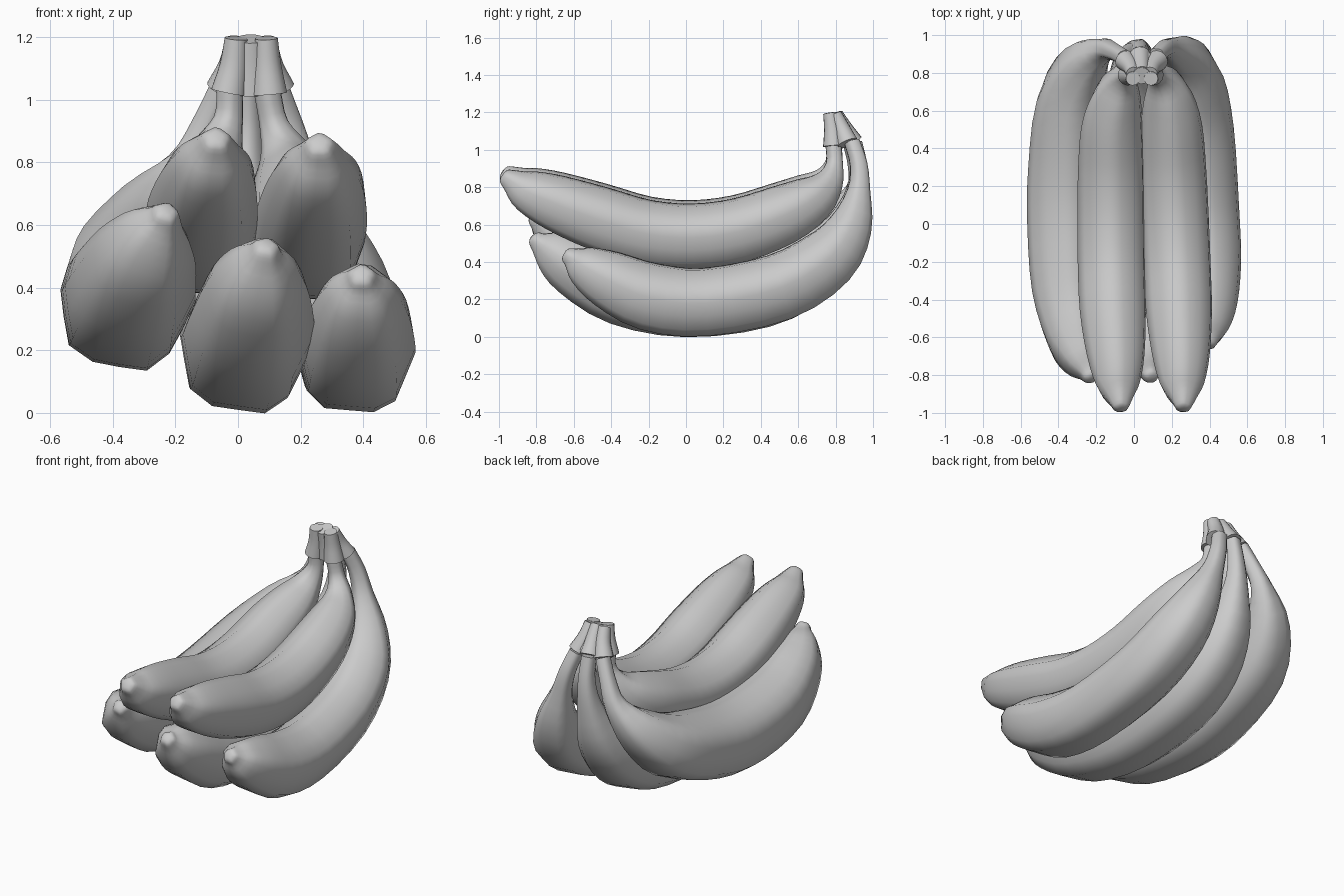
import bpy, bmesh, math
from mathutils import Vector

SIDES = 15


def spline(pts, steps):
    # Catmull-Rom through (x, y, z, radius) points
    p = [Vector(q) for q in pts]
    p = [2 * p[0] - p[1]] + p + [2 * p[-1] - p[-2]]
    out = []
    for i in range(1, len(p) - 2):
        a, b, c, d = p[i - 1:i + 3]
        for k in range(steps):
            t = k / steps
            out.append(0.5 * (2 * b + (c - a) * t + (2 * a - 5 * b + 4 * c - d) * t * t
                              + (3 * b - a - 3 * c + d) * t ** 3))
    return out + [p[-2]]


def sweep(name, pts, steps=3, ridge=0.06, phase=0.0, dome=True):
    # Ridged tube along a path, closed at both ends, with a rounded tip
    path = spline(pts, steps)
    if dome:
        end, d = path[-1], (path[-1] - path[-2]).xyz.normalized()
        for off, f in ((.008, .8), (.014, .45)):
            path.append(Vector((*(end.xyz + d * off), end[3] * f)))
    bm = bmesh.new()
    rings = []
    for i, q in enumerate(path):
        tan = (path[min(i + 1, len(path) - 1)].xyz - path[max(i - 1, 0)].xyz).normalized()
        side = Vector((1, 0, 0))
        side = (side - tan * side.dot(tan)).normalized()
        up = tan.cross(side)
        ring = []
        for k in range(SIDES):
            a = 2 * math.pi * k / SIDES
            r = q[3] * (1 + ridge * math.cos(5 * (a - phase)))
            ring.append(bm.verts.new(q.xyz + side * (r * math.cos(a)) + up * (r * math.sin(a))))
        rings.append(ring)
    for r0, r1 in zip(rings, rings[1:]):
        for k in range(SIDES):
            j = (k + 1) % SIDES
            bm.faces.new((r0[k], r0[j], r1[j], r1[k]))
    bm.faces.new(rings[0])
    bm.faces.new(rings[-1])
    bmesh.ops.recalc_face_normals(bm, faces=bm.faces)
    me = bpy.data.meshes.new(name)
    bm.to_mesh(me)
    bm.free()
    ob = bpy.data.objects.new(name, me)
    bpy.context.collection.objects.link(ob)
    bpy.context.view_layer.objects.active = ob
    ob.select_set(True)
    bpy.ops.object.shade_smooth_by_angle(angle=math.radians(50))
    ob.select_set(False)


# Upper pair share one side profile (y, z, radius), stem to tip
upper = [(.79, 1.04, .042), (.795, .94, .046), (.765, .845, .08), (.68, .755, .128), (.52, .665, .16),
         (.28, .58, .172), (.03, .548, .175), (-.22, .57, .175), (-.47, .645, .172), (-.7, .73, .15),
         (-.85, .795, .115), (-.925, .845, .07), (-.97, .875, .043)]
xs_left = [-.025, -.03, -.06, -.09, -.115, -.12, -.12, -.118, -.11, -.095, -.085, -.075, -.07]
xs_right = [.095, .115, .15, .18, .2, .21, .22, .23, .24, .25, .255, .26, .26]
sweep("upper_left_banana", [(x, *p) for x, p in zip(xs_left, upper)], phase=.3)
sweep("upper_right_banana", [(x, y, z - .018, r) for x, (y, z, r) in zip(xs_right, upper)], phase=.3)

# Lower three bananas (x, y, z, radius), stem to tip
sweep("lower_left_banana", [
    (-.05, .88, 1.04, .042), (-.105, .91, .92, .046), (-.165, .92, .79, .065),
    (-.265, .84, .64, .128), (-.34, .64, .485, .182), (-.36, .3, .375, .205),
    (-.36, 0, .345, .21), (-.345, -.35, .385, .2), (-.305, -.6, .485, .165),
    (-.27, -.72, .565, .115), (-.24, -.785, .615, .06), (-.23, -.815, .64, .04)], phase=.1)
sweep("lower_middle_banana", [
    (.03, .9, 1.04, .042), (.03, .925, .9, .048), (.02, .91, .74, .07),
    (.01, .825, .53, .13), (.005, .66, .36, .175), (.01, .4, .245, .198),
    (.02, 0, .2, .203), (.04, -.35, .26, .198), (.06, -.6, .38, .163),
    (.075, -.72, .46, .115), (.085, -.785, .505, .06), (.09, -.81, .53, .04)], phase=.15)
sweep("lower_right_banana", [
    (.12, .89, 1.04, .042), (.16, .925, .92, .047), (.2, .925, .78, .062),
    (.26, .88, .59, .118), (.31, .76, .415, .163), (.345, .5, .26, .18),
    (.37, .1, .18, .182), (.382, -.2, .21, .182), (.39, -.42, .305, .155),
    (.393, -.55, .38, .11), (.395, -.61, .42, .06), (.395, -.64, .438, .04)], phase=.25)

# Crown: five fused stem ends flaring at the bottom, round a core
lobes = [((-.03, .79, 1.025), (-.006, .77, 1.197)), ((.1, .79, 1.02), (.09, .77, 1.197)),
         ((-.045, .865, 1.035), (-.004, .797, 1.19)), ((.03, .89, 1.04), (.042, .803, 1.19)),
         ((.125, .865, 1.035), (.087, .797, 1.19))]
for i, ((x, y, z), (tx, ty, tz)) in enumerate(lobes):
    mid = ((x + tx * 2) / 3, (y + ty) / 2 + .003, 1.11)
    sweep(f"crown_lobe_{i + 1}", [(x, y, z, .057), (*mid, .045), (tx, ty, tz, .037)],
          ridge=0, dome=False)
sweep("crown_core", [(.038, .84, 1.04, .085), (.04, .81, 1.12, .06), (.04, .785, 1.195, .046)],
      ridge=0, dome=False)
